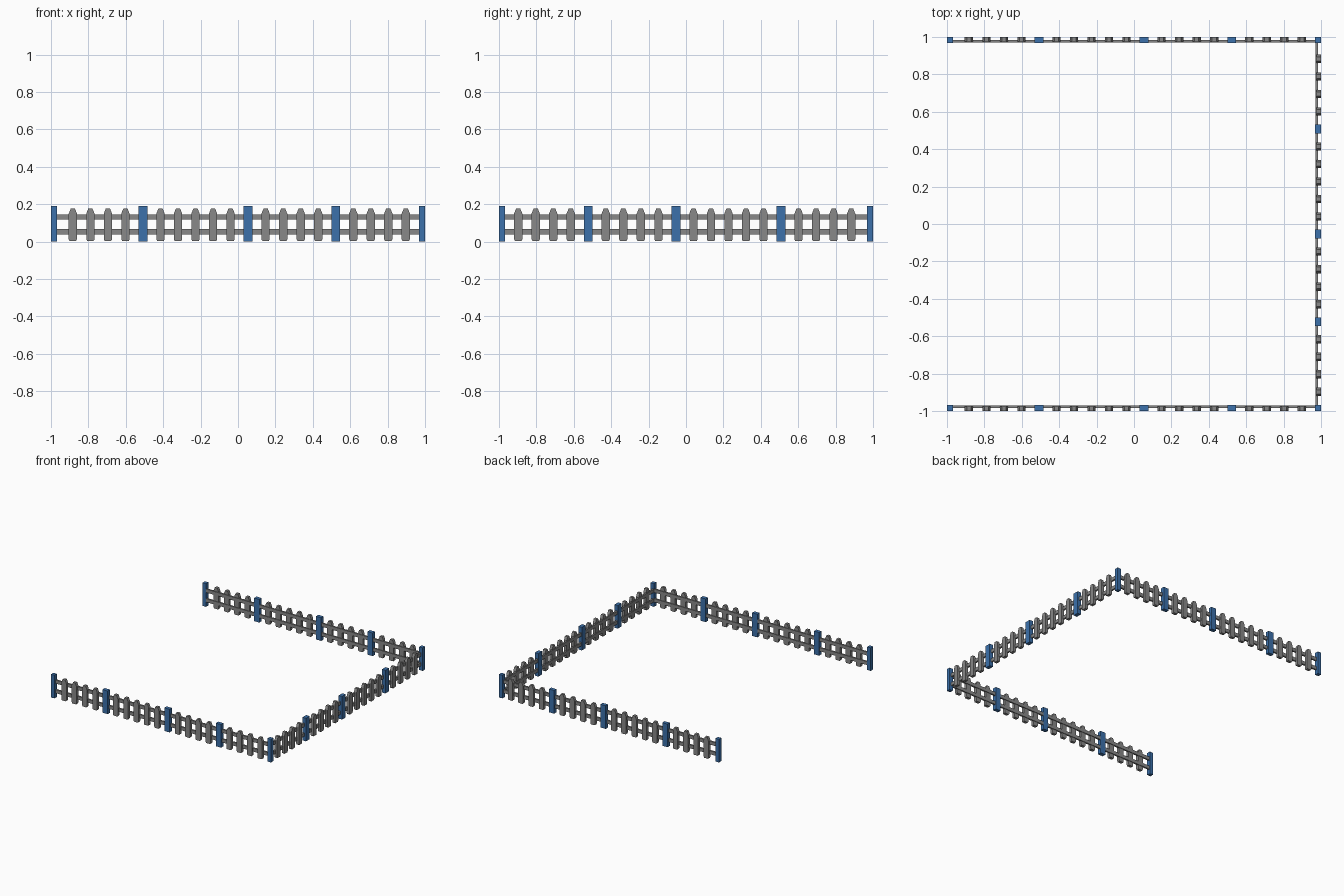
import bpy, bmesh

if "Cube" in bpy.data.objects:
    bpy.data.objects.remove(bpy.data.objects["Cube"])


def material(name, rgb):
    m = bpy.data.materials.new(name)
    m.diffuse_color = (*rgb, 1)
    m.use_nodes = True
    m.node_tree.nodes["Principled BSDF"].inputs["Base Color"].default_value = m.diffuse_color
    return m


GREY = material("grey_wood", (0.25, 0.25, 0.25))
BLUE = material("blue_paint", (0.045, 0.165, 0.41))

# Each side maps (distance along the run, distance outward, height) to the world
SIDES = {
    "front": lambda u, v, z: (u, -v, z),
    "back": lambda u, v, z: (u, v, z),
    "right": lambda u, v, z: (v, -u, z),
}


def prism(name, side, profile, v0, v1, mat):
    """Extrude a (u, z) outline through the thickness of the fence."""
    bm = bmesh.new()
    a = [bm.verts.new(side(u, v0, z)) for u, z in profile]
    b = [bm.verts.new(side(u, v1, z)) for u, z in profile]
    bm.faces.new(a)
    bm.faces.new(b[::-1])
    n = len(a)
    for i in range(n):
        j = (i + 1) % n
        bm.faces.new((a[j], a[i], b[i], b[j]))
    bmesh.ops.recalc_face_normals(bm, faces=bm.faces)
    mesh = bpy.data.meshes.new(name)
    bm.to_mesh(mesh)
    bm.free()
    mesh.materials.append(mat)
    obj = bpy.data.objects.new(name, mesh)
    bpy.context.collection.objects.link(obj)
    return obj


def box_profile(u0, u1, z0, z1):
    return [(u0, z0), (u1, z0), (u1, z1), (u0, z1)]


def picket_profile(u):
    # Half outline: small chamfer at the foot, tapered head with a flat tip
    half = [(0.017, 0.003), (0.022, 0.012), (0.022, 0.15), (0.011, 0.177)]
    return [(u + w, z) for w, z in half] + [(u - w, z) for w, z in half[::-1]]


FIRST, STEP = -0.883, 0.0937
POST_SLOTS = (4, 10, 15)

for label, side in SIDES.items():
    # Two horizontal rails behind the pickets
    for level, z0, z1 in (("lower", 0.038, 0.066), ("upper", 0.117, 0.145)):
        prism(f"{label}_{level}_rail", side,
              box_profile(-0.975, 0.975, z0, z1), 0.971, 0.985, GREY)
    # Evenly spaced pickets, with a wide blue post in some of the slots
    for i in range(20):
        u = FIRST + STEP * i
        if i in POST_SLOTS:
            prism(f"{label}_post", side,
                  box_profile(u - 0.0235, u + 0.0235, 0, 0.19), 0.969, 1.0, BLUE)
        else:
            prism(f"{label}_picket", side, picket_profile(u), 0.976, 1.0, GREY)

# Square posts at the corners and the open ends
for label in ("front", "back"):
    for u0, u1, kind in ((-1.0, -0.969, "end"), (0.969, 1.0, "corner")):
        prism(f"{label}_{kind}_post", SIDES[label],
              box_profile(u0, u1, 0, 0.19), 0.969, 1.0, BLUE)
